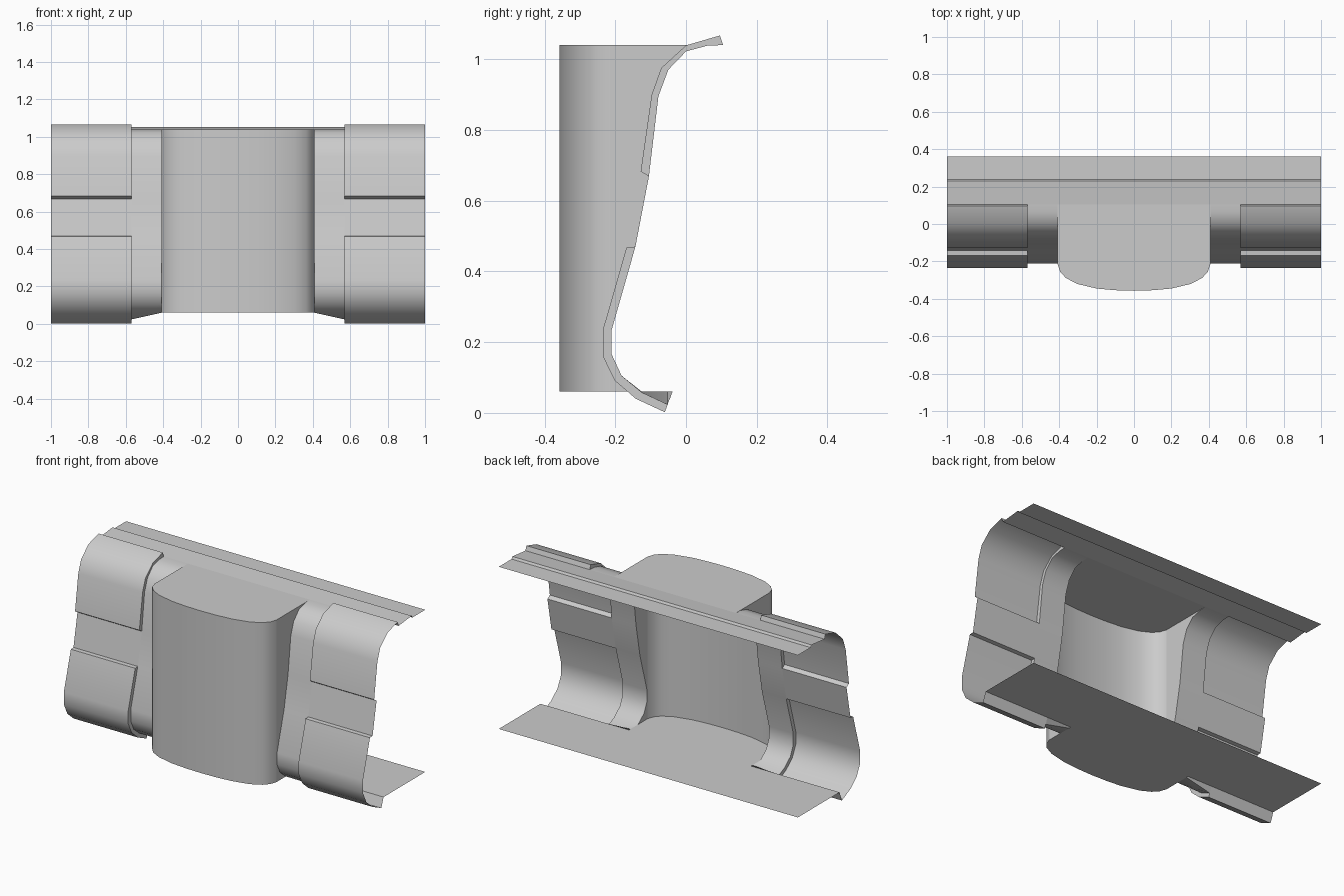
import bpy, bmesh, math
from mathutils import Vector

if "Cube" in bpy.data.objects:
    bpy.data.objects.remove(bpy.data.objects["Cube"])

def build(name, faces, out, smooth=True):
    """Half mesh (x >= 0) from coordinate faces, welded, facing 'out', mirrored."""
    bm = bmesh.new()
    for f in faces:
        bm.faces.new([bm.verts.new(p) for p in f])
    bmesh.ops.remove_doubles(bm, verts=bm.verts, dist=0.0005)
    bmesh.ops.dissolve_degenerate(bm, edges=bm.edges, dist=0.0005)
    bmesh.ops.recalc_face_normals(bm, faces=bm.faces)
    total = sum((f.normal * f.calc_area() for f in bm.faces), Vector())
    if total.dot(Vector(out)) < 0:
        bmesh.ops.reverse_faces(bm, faces=bm.faces)
    me = bpy.data.meshes.new(name)
    bm.to_mesh(me)
    bm.free()
    ob = bpy.data.objects.new(name, me)
    bpy.context.collection.objects.link(ob)
    ob.modifiers.new("mirror", 'MIRROR').use_clip = True
    if smooth:
        bpy.ops.object.select_all(action='DESELECT')
        bpy.context.view_layer.objects.active = ob
        ob.select_set(True)
        bpy.ops.object.shade_smooth_by_angle(angle=math.radians(35))
    return ob

def loft(a, b):
    """Quads between two equal-length point rows."""
    return [(a[i], b[i], b[i + 1], a[i + 1]) for i in range(len(a) - 1)]

def at(x, prof):
    return [(x, y, z) for y, z in prof]

TOP, BOT = 1.04, 0.06      # roof and floor levels
XB, XP = 0.408, 0.57       # bay edge, panel edge
LIP = 0.105                # front edge of the roof ledge

# wall profile (y, z), split into upper panel, middle band, lower panel
up_base = [(LIP, TOP), (0.06, 1.038), (0.0, 1.022), (-0.05, 0.97), (-0.078, 0.895), (-0.105, 0.668)]
lo_base = [(-0.143, 0.47), (-0.21, 0.235), (-0.21, 0.165), (-0.182, 0.105), (-0.125, 0.058), (-0.052, 0.024), (-0.038, BOT)]
up_out = [(LIP, TOP), (0.096, 1.067), (0.0, 1.039), (-0.07, 0.975), (-0.097, 0.9), (-0.128, 0.683)]
lo_out = [(-0.168, 0.468), (-0.235, 0.235), (-0.235, 0.16), (-0.202, 0.092), (-0.142, 0.04), (-0.06, 0.002), (-0.038, BOT)]
base = up_base + lo_base

# smooth column between bay and panels: bottom rises to floor at the bay
inner = [(y, min(max(z, BOT), TOP)) for y, z in base]
build("wall_column", loft(at(XB, inner), at(XP, base)), (0, -1, 0))

# flat band between upper and lower panels
band = [up_base[-1], lo_base[0]]
build("wall_middle_band", loft(at(XP, band), at(1, band)), (0, -1, 0))

# raised panels with their stepped borders
def panel(name, out_prof, base_prof, edge_out, edge_base):
    faces = loft(at(XP, out_prof), at(1, out_prof))
    faces += loft(at(XP, base_prof), at(XP, out_prof))
    faces += [((XP, *edge_out), (1, *edge_out), (1, *edge_base), (XP, *edge_base))]
    build(name, faces, (0, -1, 0))

panel("upper_panel", up_out, up_base, up_out[-1], up_base[-1])
panel("lower_panel", lo_out, lo_base, lo_out[0], lo_base[0])

# bowed bay front
bow = [(0, -0.357), (0.1, -0.354), (0.2, -0.345), (0.305, -0.32), (0.365, -0.288), (0.395, -0.255), (XB, -0.215)]
build("bay_front", loft([(x, y, TOP) for x, y in bow], [(x, y, BOT) for x, y in bow]), (0, -1, 0))

# bay side cheeks running back to the wall
build("bay_cheek", loft(at(XB, inner), [(XB, -0.215, z) for y, z in inner]), (1, 0, 0))

# bay roof and floor slab
build("bay_roof", [[(x, y, TOP) for x, y in bow] + [(XB, LIP, TOP), (0, LIP, TOP)]], (0, 0, 1), False)
build("bay_floor", [[(x, y, BOT) for x, y in bow] + [(XB, -0.038, BOT), (1, -0.038, BOT), (1, 0.36, BOT), (0, 0.36, BOT)]],
      (0, 0, -1), False)

# rear roof ledge with a small step
ledge = [(0.36, TOP), (0.238, TOP), (0.23, 1.053), (LIP, TOP)]
build("roof_ledge", loft(at(0, ledge), at(1, ledge)), (0, 0, 1), False)
